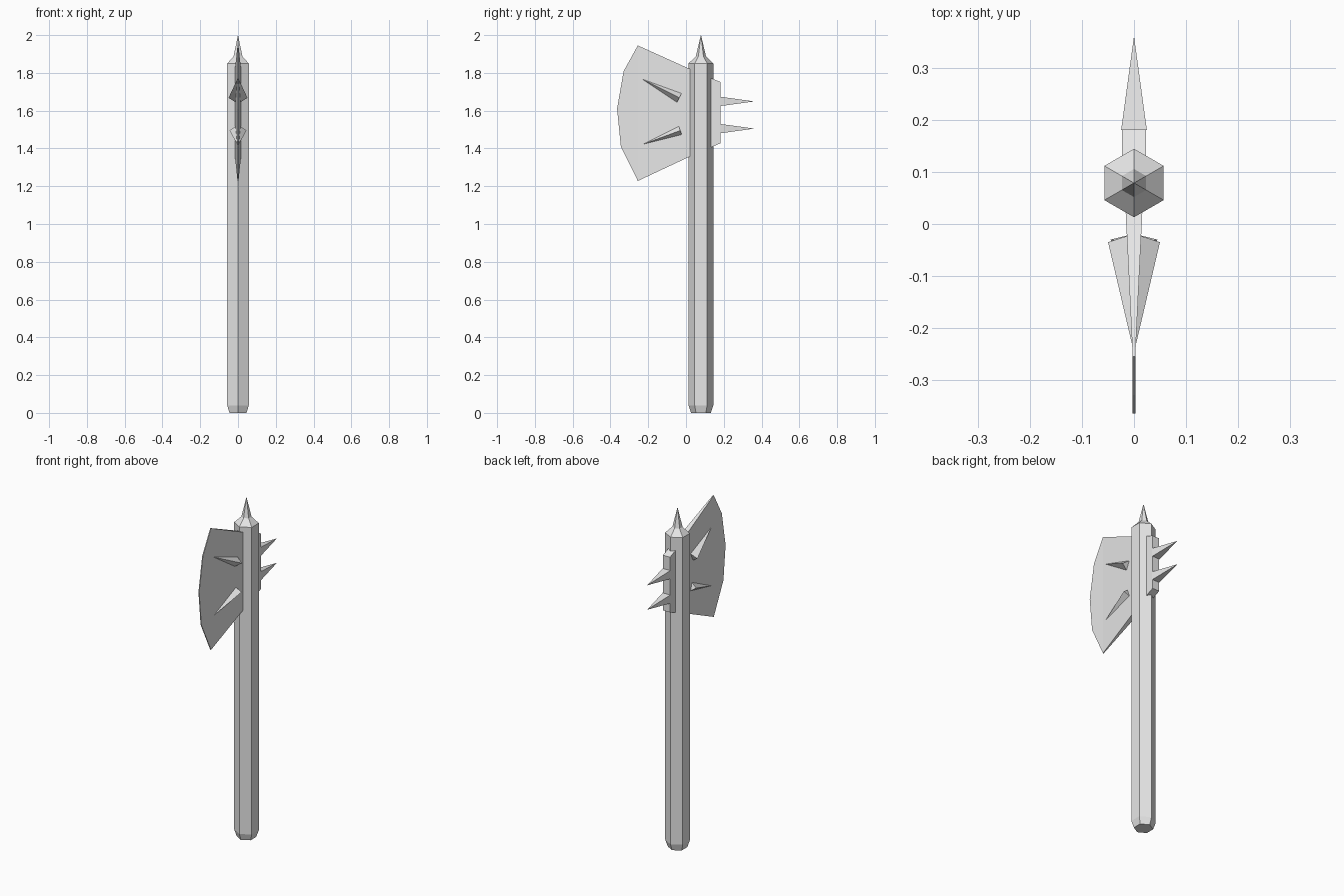
import bpy
import bmesh
from math import pi, cos, sin
from mathutils import Vector

if "Cube" in bpy.data.objects:
    bpy.data.objects.remove(bpy.data.objects["Cube"], do_unlink=True)

grey = bpy.data.materials.new("pale_grey")
grey.use_nodes = True
grey.diffuse_color = (0.8, 0.8, 0.8, 1)
grey.node_tree.nodes["Principled BSDF"].inputs["Base Color"].default_value = grey.diffuse_color


def finish(name, bm):
    bmesh.ops.recalc_face_normals(bm, faces=bm.faces)
    mesh = bpy.data.meshes.new(name)
    bm.to_mesh(mesh)
    bm.free()
    mesh.materials.append(grey)
    obj = bpy.data.objects.new(name, mesh)
    bpy.context.collection.objects.link(obj)
    return obj


def skin(bm, rings):
    """Join rings of points with quads and cap both ends."""
    loops = [[bm.verts.new(p) for p in ring] for ring in rings]
    for a, b in zip(loops, loops[1:]):
        for i in range(len(a)):
            j = (i + 1) % len(a)
            bm.faces.new((a[i], a[j], b[j], b[i]))
    bm.faces.new(loops[0])
    bm.faces.new(loops[-1])


def spike(name, base, tip, side, up, turn=0.0):
    """Four-sided spike; side and up are its base radii."""
    base, tip = Vector(base), Vector(tip)
    across = Vector((1, 0, 0))
    rise = across.cross(tip - base).normalized()
    bm = bmesh.new()
    ring = []
    for i in range(4):
        a = turn + i * pi / 2
        ring.append(bm.verts.new(base + across * side * cos(a) + rise * up * sin(a)))
    bm.faces.new(ring)
    point = bm.verts.new(tip)
    for i in range(4):
        bm.faces.new((ring[i], ring[(i + 1) % 4], point))
    return finish(name, bm)


# Six-sided handle with chamfered foot
HANDLE_Y = 0.079


def hexagon(radius, z):
    return [(radius * cos(pi / 6 + i * pi / 3),
             HANDLE_Y + radius * sin(pi / 6 + i * pi / 3), z) for i in range(6)]


bm = bmesh.new()
skin(bm, [hexagon(r, z) for r, z in ((0.052, 0), (0.066, 0.04), (0.066, 1.85))])
finish("handle", bm)

# Shouldered point on top of the handle
bm = bmesh.new()
skin(bm, [hexagon(r, z) for r, z in ((0.066, 1.85), (0.027, 1.887), (0.0005, 2.0))])
finish("top_point", bm)

# Blade: wedge from the handle, then a thin cutting part
outline = [(0.022, 1.82), (-0.255, 1.945), (-0.33, 1.81), (-0.365, 1.61),
           (-0.345, 1.41), (-0.255, 1.228), (0.022, 1.358)]
bm = bmesh.new()
sides = []
for s in (-1, 1):
    side = [bm.verts.new((s * (0.016 if y > 0 else 0.0025), y, z)) for y, z in outline]
    bm.faces.new((side[0], side[1], side[5], side[6]))
    bm.faces.new(side[1:6])
    sides.append(side)
for i in range(len(outline)):
    j = (i + 1) % len(outline)
    bm.faces.new((sides[0][i], sides[0][j], sides[1][j], sides[1][i]))
finish("blade", bm)

# Broad spikes set through the blade
spike("upper_blade_spike", (0, -0.035, 1.668), (0, -0.248, 1.775), 0.05, 0.036)
spike("lower_blade_spike", (0, -0.03, 1.495), (0, -0.248, 1.415), 0.045, 0.033)

# Back plate with bevelled ends
bm = bmesh.new()
profile = [(0.125, 1.775), (0.182, 1.752), (0.182, 1.427), (0.125, 1.403)]
skin(bm, [[(x, y, z) for y, z in profile] for x in (-0.023, 0.023)])
finish("back_plate", bm)

# Rear spikes
for name, z in (("upper_rear_spike", 1.649), ("lower_rear_spike", 1.505)):
    spike(name, (0, 0.181, z), (0, 0.362, z), 0.035, 0.035, pi / 4)
